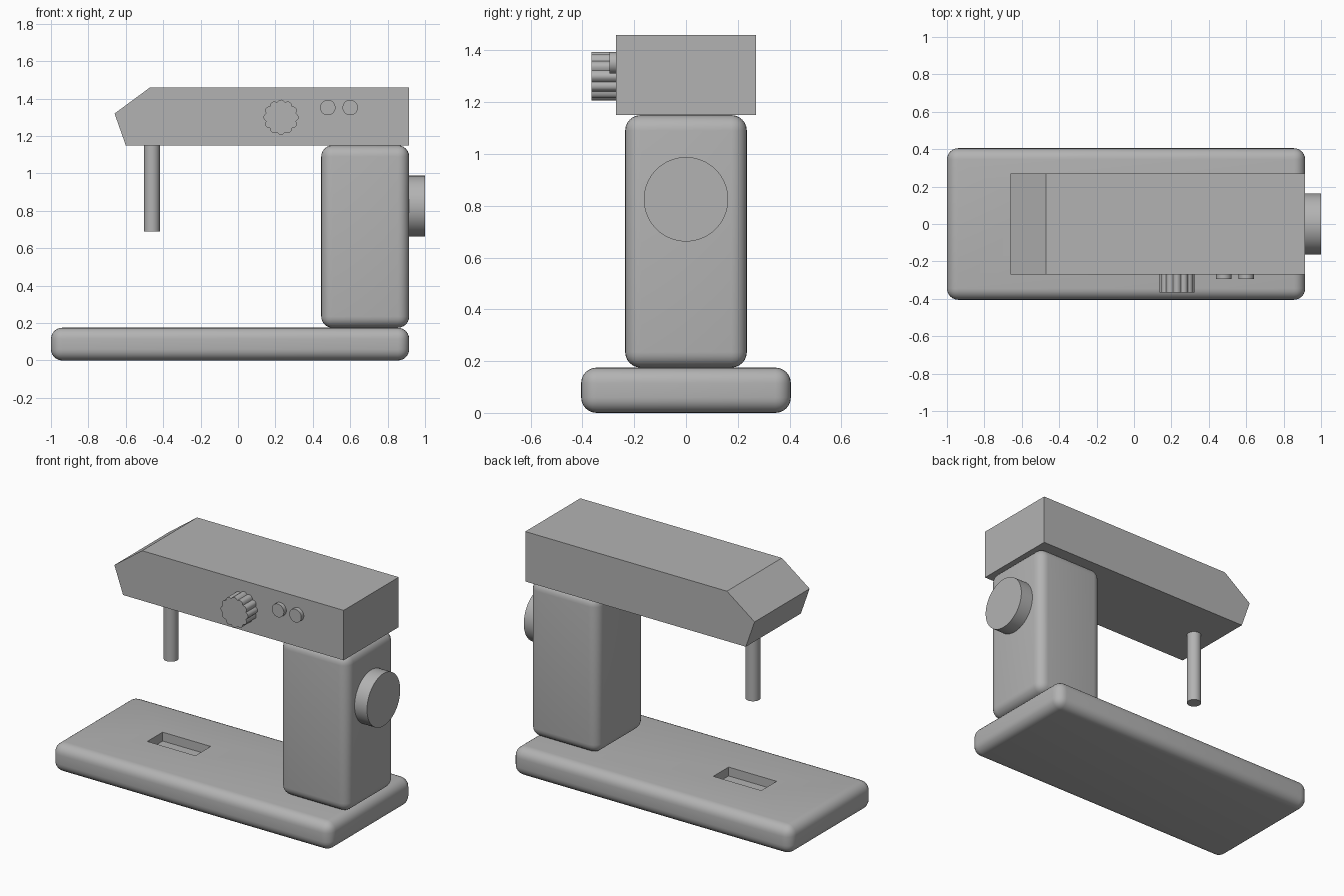
import bpy
import bmesh
from math import sin, cos, pi, radians
from mathutils import Matrix, Vector

default = bpy.data.objects.get("Cube")
if default:
    bpy.data.objects.remove(default, do_unlink=True)

GREY = (0.45, 0.45, 0.45, 1)
grey = bpy.data.materials.new("plain grey")
grey.use_nodes = True
grey.diffuse_color = GREY
grey.node_tree.nodes["Principled BSDF"].inputs["Base Color"].default_value = GREY


def finish(name, bm, smooth=True):
    """Turn a bmesh into a named grey object."""
    bmesh.ops.recalc_face_normals(bm, faces=bm.faces)
    mesh = bpy.data.meshes.new(name)
    bm.to_mesh(mesh)
    bm.free()
    mesh.materials.append(grey)
    obj = bpy.data.objects.new(name, mesh)
    bpy.context.collection.objects.link(obj)
    if smooth:
        bpy.ops.object.select_all(action="DESELECT")
        obj.select_set(True)
        bpy.context.view_layer.objects.active = obj
        bpy.ops.object.shade_smooth_by_angle(angle=radians(30))
    return obj


def box(name, low, high, radius=0):
    """Box between two corners, with optionally rounded edges."""
    low, high = Vector(low), Vector(high)
    bm = bmesh.new()
    bmesh.ops.create_cube(bm, size=1, matrix=Matrix.Translation((low + high) / 2)
                          @ Matrix.Diagonal((*(high - low), 1)))
    if radius:
        bmesh.ops.bevel(bm, geom=bm.edges[:], offset=radius, segments=6,
                        profile=0.5, affect="EDGES")
    return finish(name, bm, radius > 0)


def extrude(name, outline, step, smooth=True):
    """Solid made by sweeping a closed outline along a vector."""
    bm = bmesh.new()
    face = bm.faces.new([bm.verts.new(p) for p in outline])
    swept = bmesh.ops.extrude_face_region(bm, geom=[face], use_keep_orig=True)
    moved = [v for v in swept["geom"] if isinstance(v, bmesh.types.BMVert)]
    bmesh.ops.translate(bm, verts=moved, vec=step)
    return finish(name, bm, smooth)


def disc(name, start, step, radius, lobes=0, depth=0, sides=64):
    """Cylinder from a start point along an axis, with optional scalloped rim."""
    start, step = Vector(start), Vector(step)
    turn = step.to_track_quat("Z", "Y")
    ring = []
    for i in range(sides):
        a = 2 * pi * i / sides
        r = radius - depth * (1 - abs(cos(lobes * a / 2)))
        ring.append(start + turn @ Vector((r * cos(a), r * sin(a), 0)))
    return extrude(name, ring, step)


# Base plate with the feed slot cut into its top
base = box("base", (-1, -0.405, 0), (0.915, 0.405, 0.175), 0.06)
cutter = box("slot_cutter", (-0.57, -0.075, 0.12), (-0.24, 0.075, 0.3))
cutter.hide_render = True
cut = base.modifiers.new("feed slot", "BOOLEAN")
cut.operation = "DIFFERENCE"
cut.solver = "EXACT"
cut.object = cutter
bpy.context.view_layer.objects.active = base
bpy.ops.object.modifier_apply(modifier=cut.name)
bpy.data.objects.remove(cutter, do_unlink=True)

# Column and horizontal arm
box("column", (0.445, -0.235, 0.175), (0.915, 0.235, 1.15), 0.06)
profile = [(-0.66, 1.32), (-0.47, 1.46), (0.915, 1.46), (0.915, 1.15), (-0.6, 1.15)]
extrude("arm", [(x, -0.27, z) for x, z in profile], (0, 0.54, 0), smooth=False)

# Needle bar and hand wheel
disc("needle_bar", (-0.46, 0, 1.15), (0, 0, -0.46), 0.042)
disc("hand_wheel", (0.905, 0, 0.825), (0.095, 0, 0), 0.163)

# Scalloped dial and two buttons on the front of the arm
disc("stitch_dial", (0.23, -0.268, 1.3), (0, -0.097, 0), 0.094,
     lobes=12, depth=0.011, sides=120)
for side, x in (("right", 0.48), ("left", 0.6)):
    disc(side + "_button", (x, -0.268, 1.352), (0, -0.027, 0), 0.041)
